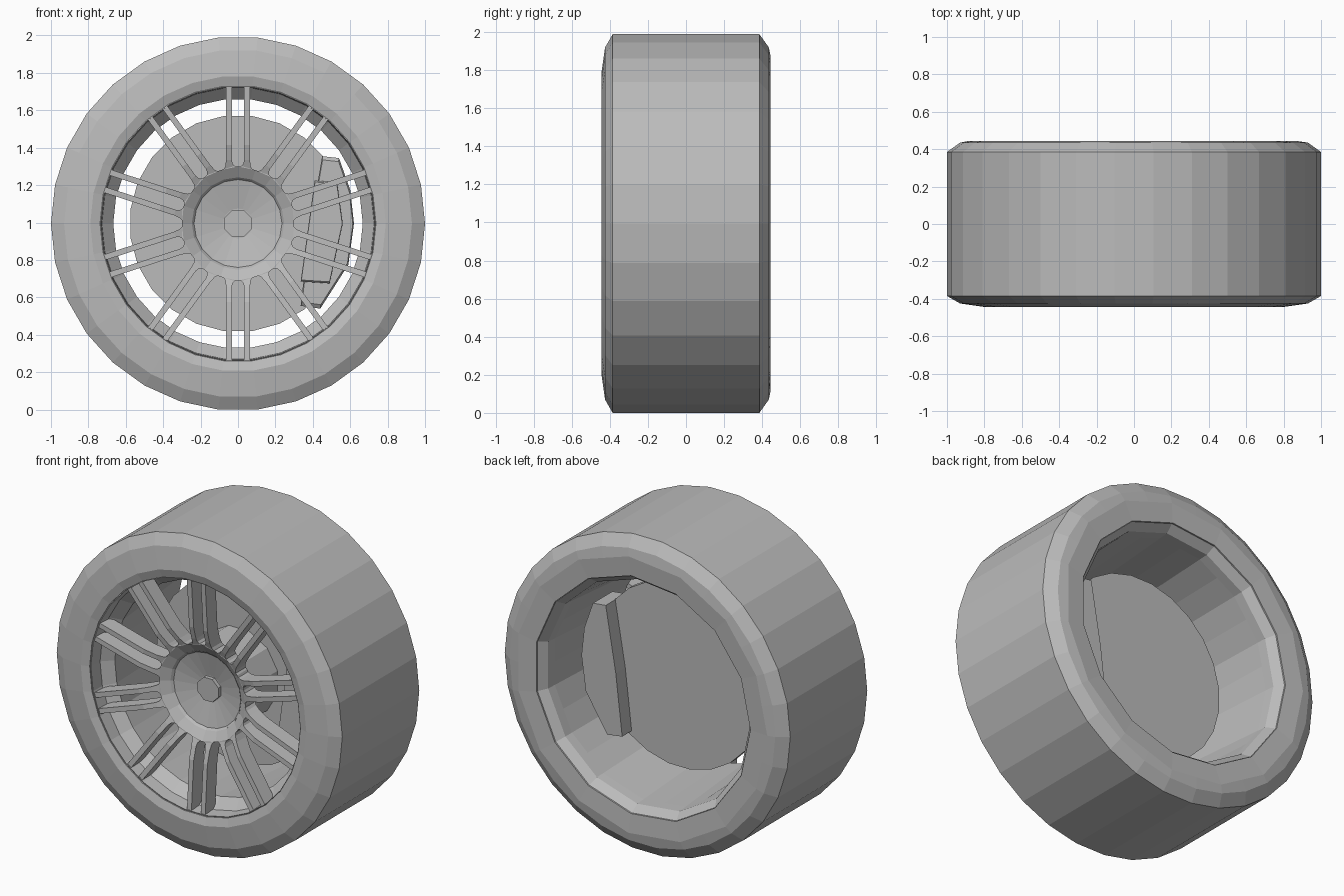
import bpy, bmesh, math
from mathutils import Matrix, Vector

cube = bpy.data.objects.get("Cube")
if cube:
    bpy.data.objects.remove(cube, do_unlink=True)

CENTRE = math.cos(math.radians(6))  # height of the axle

grey = bpy.data.materials.new("plain_grey")
grey.use_nodes = True
GREY = (0.5, 0.5, 0.5, 1)
grey.diffuse_color = GREY
grey.node_tree.nodes["Principled BSDF"].inputs["Base Color"].default_value = GREY


def finish(name, bm):
    bmesh.ops.remove_doubles(bm, verts=bm.verts, dist=0.0004)
    bmesh.ops.recalc_face_normals(bm, faces=bm.faces)
    mesh = bpy.data.meshes.new(name)
    bm.to_mesh(mesh)
    bm.free()
    mesh.materials.append(grey)
    obj = bpy.data.objects.new(name, mesh)
    obj.location.z = CENTRE
    bpy.context.collection.objects.link(obj)
    return obj


def lathe(name, profile, sides, closed=False, phase=0.0):
    """Spin (radius, y, coarse) rings about the axle; coarse rings have half the sides."""
    bm = bmesh.new()
    step = math.tau / sides
    rings = []
    for r, y, coarse in profile:
        ring = []
        for k in range(sides):
            a = (k + phase) * step
            rr = r * math.cos(step) if coarse and k % 2 == 0 else r
            ring.append(bm.verts.new((rr * math.cos(a), y, rr * math.sin(a))))
        rings.append(ring)
    pairs = list(zip(rings, rings[1:]))
    if closed:
        pairs.append((rings[-1], rings[0]))
    for a, b in pairs:
        for k in range(sides):
            j = (k + 1) % sides
            bm.faces.new((a[k], a[j], b[j], b[k]))
    if not closed:
        bm.faces.new(rings[0])
        bm.faces.new(rings[-1])
    return finish(name, bm)


def plate(name, outline, front, back, chamfer):
    """Extrude an (x, z) outline along y, with a smaller front face."""
    bm = bmesh.new()
    mid = sum((Vector(p) for p in outline), Vector((0, 0))) / len(outline)
    loops = []
    for y, s in ((front, 1 - chamfer), (front + chamfer * 0.3, 1), (back, 1)):
        pts = [mid + (Vector(p) - mid) * s for p in outline]
        loops.append([bm.verts.new((p.x, y, p.y)) for p in pts])
    for a, b in zip(loops, loops[1:]):
        for k in range(len(a)):
            j = (k + 1) % len(a)
            bm.faces.new((a[k], a[j], b[j], b[k]))
    bm.faces.new(loops[0])
    bm.faces.new(loops[-1])
    return finish(name, bm)


# Tyre: tread, rounded shoulders and both sidewalls
lathe("tyre", [(0.738, -0.43, False), (0.79, -0.445, False), (0.93, -0.425, False),
               (1.0, -0.385, False), (1.0, 0.385, False), (0.93, 0.435, False),
               (0.88, 0.445, True), (0.757, 0.437, True)], 30, closed=True)

# Rim: front wall with an inner step, barrel and coarser back lip
lathe("rim", [(0.745, -0.42, False), (0.733, -0.425, False), (0.728, -0.34, False),
              (0.667, -0.28, False), (0.71, 0.32, True), (0.715, 0.38, True),
              (0.755, 0.43, True), (0.765, 0.4, True)], 30, closed=True)


# Spokes: ten mirrored pairs that run into a dished hub with rounded slot ends
def face_depth(r):
    curve = [(0.0, -0.27), (0.245, -0.32), (0.30, -0.355), (0.37, -0.385),
             (0.46, -0.405), (0.75, -0.42)]
    for (r0, y0), (r1, y1) in zip(curve, curve[1:]):
        if r <= r1:
            return y0 + (y1 - y0) * (r - r0) / (r1 - r0)
    return curve[-1][1]


half_gap = math.radians(18)


def on_gap(r):
    return (r * math.cos(half_gap), r * math.sin(half_gap))


# (slot side, gap side) points from hub to rim
stations = [((0.245, 0), on_gap(0.245)), ((0.305, 0), on_gap(0.30)),
            ((0.308, 0.017), (0.287, 0.078)), ((0.32, 0.029), (0.305, 0.068)),
            ((0.34, 0.033), (0.34, 0.064)), ((0.42, 0.033), (0.42, 0.064)),
            ((0.73, 0.033), (0.73, 0.064))]
bm = bmesh.new()
for n in range(10):
    turn = Matrix.Rotation(half_gap + n * math.tau / 10, 3, "Y")
    for side in (1, -1):
        rows = []
        for pair in stations:
            row = []
            for u, v in pair:
                y = face_depth(math.hypot(u, v))
                for depth in (0, 0.1):
                    row.append(bm.verts.new(turn @ Vector((u, y + depth, side * v))))
            rows.append(row)
        for i, (a, b) in enumerate(zip(rows, rows[1:])):
            bm.faces.new((a[0], a[2], b[2], b[0]))
            bm.faces.new((a[1], b[1], b[3], a[3]))
            if i:
                bm.faces.new((a[0], b[0], b[1], a[1]))
                bm.faces.new((a[2], a[3], b[3], b[2]))
finish("spokes", bm)

# Hub dish and centre nut
lathe("hub_dish", [(0.08, -0.275, False), (0.235, -0.308, False), (0.247, -0.323, False),
                   (0.247, -0.22, False)], 20)
lathe("centre_nut", [(0.078, -0.3, False), (0.078, -0.25, False)], 8, phase=0.5)

# Brake disc and the drum that carries it behind the hub
lathe("brake_disc", [(0.58, 0.01, False), (0.58, 0.065, False)], 24, phase=0.5)
lathe("disc_drum", [(0.27, -0.23, False), (0.28, 0.02, False)], 12, phase=0.5)

# Brake caliper on the left side, with a raised front pad
plate("brake_caliper", [(0.45, 0.36), (0.54, 0.35), (0.60, 0.18), (0.62, 0),
                        (0.59, -0.22), (0.44, -0.455), (0.335, -0.44),
                        (0.38, -0.05)], -0.05, 0.16, 0.05)
plate("caliper_pad", [(0.41, 0.23), (0.53, 0.22), (0.56, 0), (0.49, -0.32),
                      (0.335, -0.31)], -0.09, 0, 0.03)
